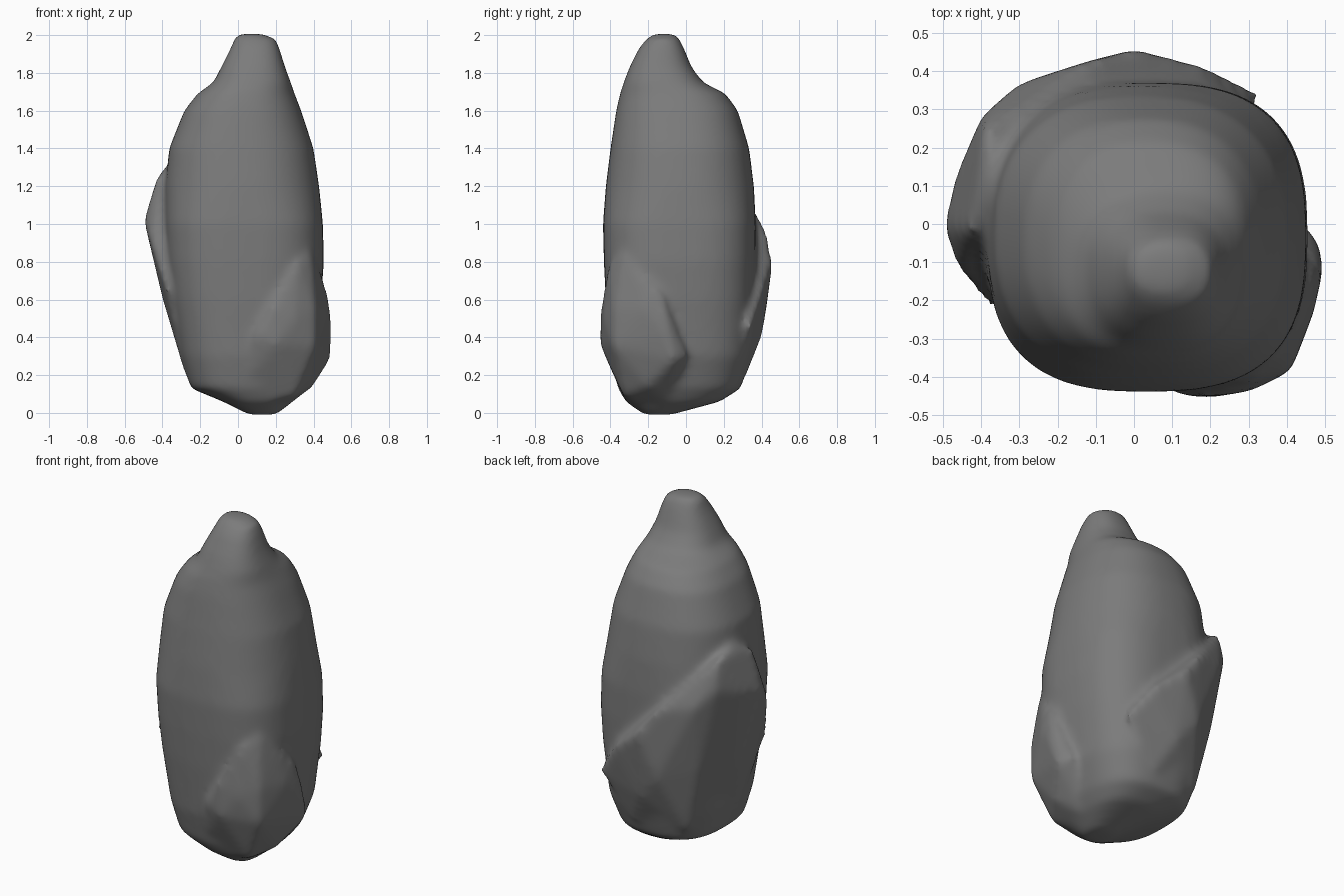
import bpy
import bmesh
import math

cube = bpy.data.objects.get("Cube")
if cube:
    bpy.data.objects.remove(cube, do_unlink=True)

SIDES = 40


def make_material(name, colour):
    mat = bpy.data.materials.new(name)
    mat.use_nodes = True
    mat.diffuse_color = colour
    shader = mat.node_tree.nodes["Principled BSDF"]
    shader.inputs["Base Color"].default_value = colour
    shader.inputs["Roughness"].default_value = 0.9
    return mat


def signed_power(value, power):
    return math.copysign(abs(value) ** power, value)


def add_loft(bm, sections):
    """Closed loft through rounded boxes: height, x range, y range."""
    rings = []
    for z, x_min, x_max, y_min, y_max in sections:
        # Lower sections are boxier than the upper ones
        squareness = 2.75 if z < 1.1 else 2.4
        ring = []
        for i in range(SIDES):
            angle = math.tau * i / SIDES
            u = signed_power(math.cos(angle), 2 / squareness)
            v = signed_power(math.sin(angle), 2 / squareness)
            x = (x_min + x_max) / 2 + u * (x_max - x_min) / 2
            y = (y_min + y_max) / 2 + v * (y_max - y_min) / 2
            ring.append(bm.verts.new((x, y, z)))
        rings.append(ring)
    for lower, upper in zip(rings, rings[1:]):
        for i in range(SIDES):
            j = (i + 1) % SIDES
            bm.faces.new((lower[i], lower[j], upper[j], upper[i]))
    bm.faces.new(list(reversed(rings[0])))
    bm.faces.new(rings[-1])


def add_boulder(bm, corners):
    """Faceted boulder wrapped tightly around its corner points."""
    points = [bm.verts.new(corner) for corner in corners]
    hull = bmesh.ops.convex_hull(bm, input=points)
    spare = set(hull["geom_interior"]) | set(hull["geom_unused"])
    loose = [v for v in spare if isinstance(v, bmesh.types.BMVert)]
    bmesh.ops.delete(bm, geom=loose, context="VERTS")


# Tall main stone with a narrow peak above a sloping shoulder
main_stone = [
    (-.01, .06, .2, -.22, -.08),
    (.06, -.08, .29, -.32, .18),
    (.13, -.25, .34, -.36, .29),
    (.3, -.3, .4, -.4, .345),
    (.6, -.35, .44, -.425, .365),
    (.8, -.375, .455, -.435, .37),
    (1, -.385, .45, -.44, .37),
    (1.2, -.385, .43, -.425, .36),
    (1.4, -.365, .4, -.4, .335),
    (1.6, -.285, .335, -.37, .275),
    (1.69, -.215, .3, -.35, .21),
    (1.75, -.13, .28, -.33, .09),
    (1.83, -.09, .25, -.3, .03),
    (1.93, -.04, .22, -.25, -.01),
    (1.98, -.02, .2, -.21, -.035),
    (2.007, .0, .13, -.17, -.06),
]

# Slab on the back left, its crest sinking toward the back right
back_slab = [
    (-.38, .1, 1.31), (-.39, .25, 1.27), (-.43, -.02, 1.25),
    (-.5, -.01, 1.02), (-.46, -.13, .9), (-.47, .12, 1.05),
    (-.4, .285, 1.1), (-.31, .365, 1), (-.11, .43, .96),
    (.01, .46, .8), (.2, .41, .65), (.34, .34, .45),
    (-.38, -.22, .65), (-.4, .05, .6), (-.29, .3, .6),
    (-.1, .425, .55), (.02, .4, .4), (.12, .32, .2),
    (-.2, .27, .2), (-.28, -.08, .2), (-.1, 0, 1.2), (0, 0, .5),
]

# Low wedge at the front corner, fanning out toward its foot
front_wedge = [
    (.385, -.34, .85), (.31, -.41, .79), (.44, -.25, .74),
    (.18, -.45, .57), (.09, -.445, .42), (.06, -.38, .2),
    (.48, -.12, .62), (.5, -.1, .42), (.49, -.06, .28),
    (.445, .01, .3), (.475, -.22, .55), (.41, -.385, .55),
    (.41, -.385, .35), (.3, -.44, .5), (.2, -.455, .36),
    (.4, -.2, .14), (.3, -.33, .09), (.12, -.32, .06),
    (.28, -.1, .05), (.14, -.15, -.015), (.1, -.1, .5),
]

bm = bmesh.new()
add_loft(bm, main_stone)
add_boulder(bm, back_slab)
add_boulder(bm, front_wedge)
bmesh.ops.recalc_face_normals(bm, faces=bm.faces)
mesh = bpy.data.meshes.new("rock")
bm.to_mesh(mesh)
bm.free()

rock = bpy.data.objects.new("rock", mesh)
bpy.context.collection.objects.link(rock)
mesh.materials.append(make_material("stone grey", (0.2, 0.2, 0.2, 1)))

# Fuse the stones into one weathered skin
fuse = rock.modifiers.new("fuse", "REMESH")
fuse.mode = "VOXEL"
fuse.voxel_size = 0.018
fuse.use_smooth_shade = True
soften = rock.modifiers.new("soften", "SMOOTH")
soften.factor = 0.5
soften.iterations = 16
